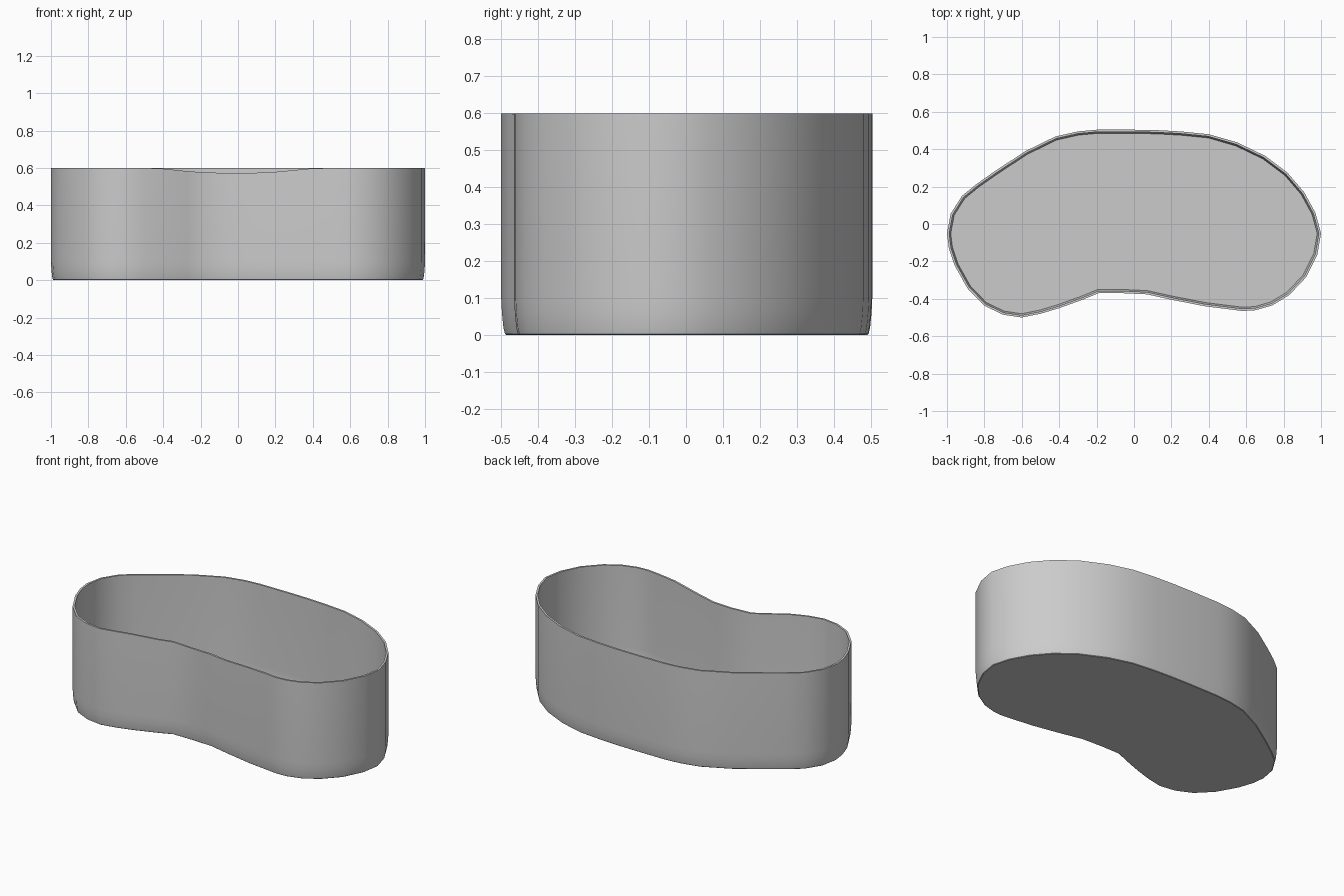
import bpy, bmesh, math
from mathutils import Vector

if "Cube" in bpy.data.objects:
    bpy.data.objects.remove(bpy.data.objects["Cube"])

# Kidney outline seen from above, clockwise from the left end
outline = [(-1, -.05), (-.98, .055), (-.92, .15), (-.84, .215), (-.74, .285),
           (-.58, .39), (-.42, .468), (-.3, .495), (-.2, .504), (0, .504), (.12, .502),
           (.25, .495), (.4, .48), (.55, .437), (.7, .365), (.82, .275), (.91, .17),
           (.97, .06), (1, -.05), (.98, -.165), (.92, -.285), (.83, -.38),
           (.74, -.435), (.65, -.461), (.58, -.465), (.5, -.455), (.38, -.44),
           (.2, -.405), (.07, -.376), (-.06, -.37), (-.19, -.37), (-.27, -.403),
           (-.4, -.45), (-.5, -.48), (-.6, -.5), (-.7, -.485), (-.8, -.437),
           (-.89, -.345), (-.96, -.22), (-.99, -.13)]
pts = [Vector(p) for p in outline]


def inset(i, d):
    """Move outline point i inward by d along its mitre."""
    a = (pts[i] - pts[i - 1]).normalized()
    b = (pts[(i + 1) % len(pts)] - pts[i]).normalized()
    n1, n2 = Vector((a.y, -a.x)), Vector((b.y, -b.x))
    m = (n1 + n2).normalized()
    return pts[i] + m * d / m.dot(n1)


def rim_height(p):
    """The rim dips slightly in the middle of the front."""
    t = (p.x + .01) / .42
    return .6 - (.028 * (1 - t * t) if p.y < 0 and abs(t) < 1 else 0)


# Wall section: (inset, height); None means the rim
section = [(.014, 0), (.010, .003), (.006, .02), (.002, .06), (0, .1), (0, None),
           (.012, None), (.012, .1), (.014, .04), (.020, .015)]

bm = bmesh.new()
rings = []
for d, z in section:
    ring = []
    for i, p in enumerate(pts):
        q = inset(i, d)
        ring.append(bm.verts.new((q.x, q.y, rim_height(p) if z is None else z)))
    rings.append(ring)
n = len(pts)
for lo, hi in zip(rings, rings[1:]):
    for i in range(n):
        j = (i + 1) % n
        bm.faces.new((lo[i], lo[j], hi[j], hi[i]))
# Underside and inner floor
bm.faces.new(rings[0])
bm.faces.new(rings[-1])
bmesh.ops.recalc_face_normals(bm, faces=bm.faces)

mesh = bpy.data.meshes.new("kidney_basin")
bm.to_mesh(mesh)
bm.free()
basin = bpy.data.objects.new("kidney_basin", mesh)
bpy.context.collection.objects.link(basin)
bpy.context.view_layer.objects.active = basin
basin.select_set(True)
bpy.ops.object.shade_smooth_by_angle(angle=math.radians(35))
